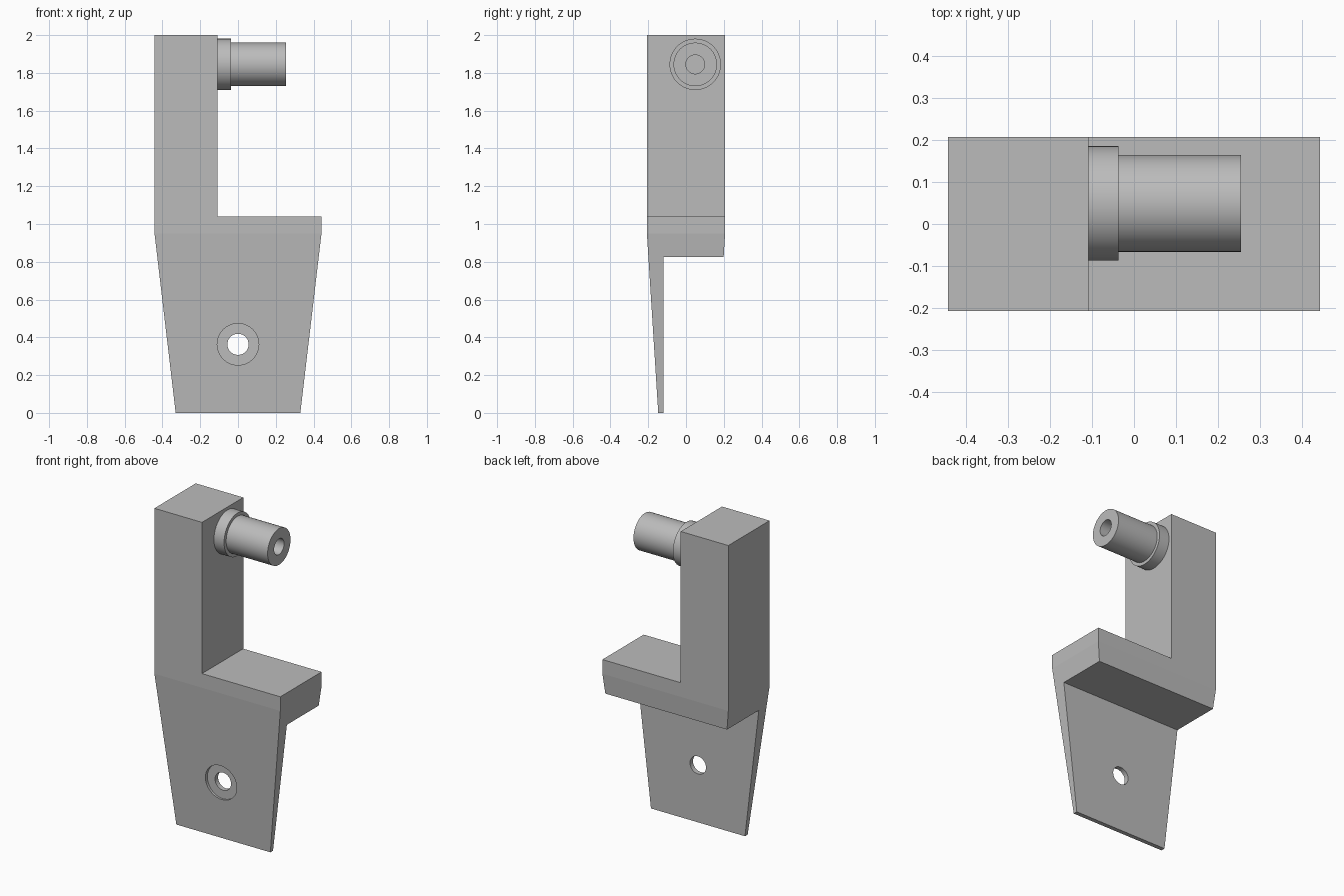
import bpy, bmesh, math
from mathutils import Matrix, Vector

if "Cube" in bpy.data.objects:
    bpy.data.objects.remove(bpy.data.objects["Cube"], do_unlink=True)

grey = bpy.data.materials.new("plain grey")
grey.use_nodes = True
colour = (0.5, 0.5, 0.5, 1)
grey.diffuse_color = colour
grey.node_tree.nodes["Principled BSDF"].inputs["Base Color"].default_value = colour


def finish(bm, name):
    bmesh.ops.recalc_face_normals(bm, faces=bm.faces)
    mesh = bpy.data.meshes.new(name)
    bm.to_mesh(mesh)
    bm.free()
    mesh.materials.append(grey)
    obj = bpy.data.objects.new(name, mesh)
    bpy.context.collection.objects.link(obj)
    return obj


def activate(obj):
    bpy.ops.object.select_all(action='DESELECT')
    obj.select_set(True)
    bpy.context.view_layer.objects.active = obj


def box(name, lo, hi):
    bm = bmesh.new()
    lo, hi = Vector(lo), Vector(hi)
    bmesh.ops.create_cube(bm, size=1, matrix=Matrix.Translation((lo + hi) / 2)
                          @ Matrix.Diagonal((*(hi - lo), 1)))
    return finish(bm, name)


def drill(name, radius, y0, y1, z):
    bm = bmesh.new()
    bmesh.ops.create_cone(bm, cap_ends=True, segments=64, radius1=radius, radius2=radius,
                          depth=y1 - y0, matrix=Matrix.Translation((0, (y0 + y1) / 2, z))
                          @ Matrix.Rotation(math.pi / 2, 4, 'X'))
    return finish(bm, name)


def cut(target, cutter):
    mod = target.modifiers.new("cut", 'BOOLEAN')
    mod.operation = 'DIFFERENCE'
    mod.solver = 'EXACT'
    mod.object = cutter
    activate(target)
    bpy.ops.object.modifier_apply(modifier=mod.name)
    bpy.data.objects.remove(cutter, do_unlink=True)


# Bracket: front outline extruded in depth, lower part drafted on all sides
DEPTH, FOOT_DEPTH, BEND, INNER = 0.207, 0.147, 0.95, -0.108
outline = [(-0.33, 0), (0.33, 0), (0.442, BEND), (0.442, 1.04),
           (INNER, 1.04), (INNER, 2), (-0.442, 2), (-0.442, BEND)]
bm = bmesh.new()
face = bm.faces.new([bm.verts.new((x, -DEPTH, z)) for x, z in outline])
back = bmesh.ops.extrude_face_region(bm, geom=[face])["geom"]
for v in back:
    if isinstance(v, bmesh.types.BMVert):
        v.co.y = DEPTH
for side in (-1, 1):
    bmesh.ops.connect_verts(bm, verts=[v for v in bm.verts if abs(v.co.z - BEND) < 1e-4
                                       and v.co.y * side > 0])
for v in bm.verts:
    if v.co.z < 0.01:
        v.co.y *= FOOT_DEPTH / DEPTH
bracket = finish(bm, "bracket")

# Clear the space behind the thin mounting plate, then drill the stepped hole
cut(bracket, box("plate_clearance", (-1, -0.12, -0.5), (1, 1, 0.825)))
cut(bracket, drill("screw_hole", 0.056, -0.5, 0.1, 0.363))
cut(bracket, drill("screw_recess", 0.11, -0.5, -0.15, 0.363))

# Collared hollow pin: profile of (x, radius) turned around its axis
profile = [(INNER, 0.05), (INNER, 0.136), (-0.037, 0.136), (-0.037, 0.115),
           (0.254, 0.115), (0.254, 0.05)]
PIN_Y, PIN_Z = 0.049, 1.845
bm = bmesh.new()
ring = [bm.verts.new((x, PIN_Y, PIN_Z + r)) for x, r in profile]
edges = [bm.edges.new((a, b)) for a, b in zip(ring, ring[1:] + ring[:1])]
bmesh.ops.spin(bm, geom=ring + edges, cent=(0, PIN_Y, PIN_Z), axis=(1, 0, 0),
               angle=math.tau, steps=64, use_merge=True)
bmesh.ops.remove_doubles(bm, verts=bm.verts, dist=1e-4)
pin = finish(bm, "collared_pin")
activate(pin)
bpy.ops.object.shade_smooth_by_angle(angle=math.radians(30))
